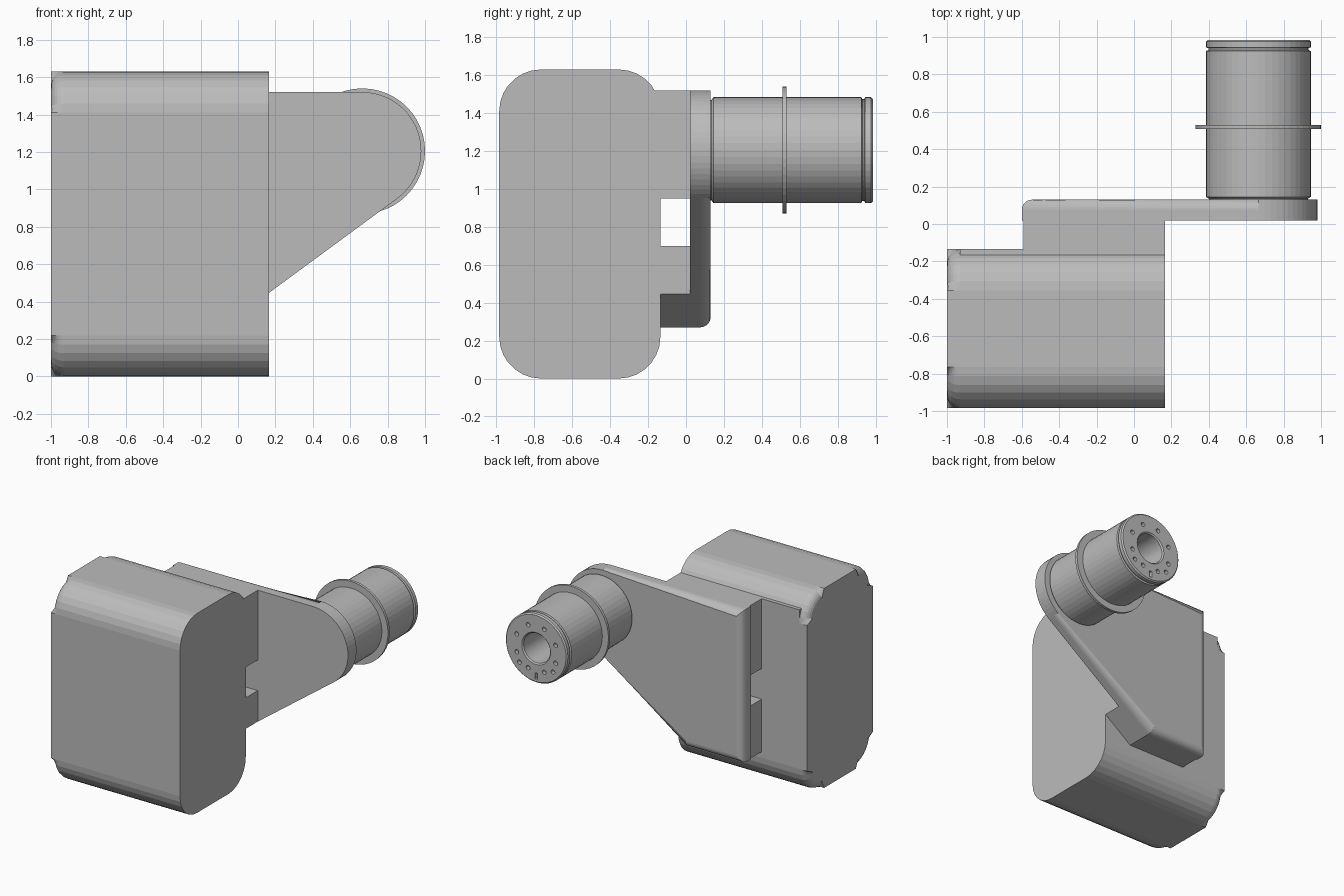
import bpy, bmesh
from math import sin, cos, pi, radians
from mathutils import Vector

cube = bpy.data.objects.get("Cube")
if cube:
    bpy.data.objects.remove(cube)

grey = bpy.data.materials.new("plain grey")
grey.use_nodes = True
colour = (0.5, 0.5, 0.5, 1)
grey.diffuse_color = colour
grey.node_tree.nodes["Principled BSDF"].inputs["Base Color"].default_value = colour

CX, CZ = 0.665, 1.205      # axis of the barrel


def finish(name, bm):
    bmesh.ops.recalc_face_normals(bm, faces=bm.faces)
    mesh = bpy.data.meshes.new(name)
    bm.to_mesh(mesh)
    bm.free()
    mesh.materials.append(grey)
    obj = bpy.data.objects.new(name, mesh)
    bpy.context.collection.objects.link(obj)
    return obj


def arc(cx, cy, r, a0, a1, steps):
    angles = [radians(a0 + (a1 - a0) * i / steps) for i in range(steps + 1)]
    return [(cx + r * cos(a), cy + r * sin(a)) for a in angles]


def extrude(bm, points, axis, start, end, bevel_at=None, radius=0.0, segments=6):
    """Prism along x (points are y, z) or y (points are x, z), one rim rounded."""
    def place(p, d):
        return (d, p[0], p[1]) if axis == 0 else (p[0], d, p[1])
    rings = [[bm.verts.new(place(p, d)) for p in points] for d in (start, end)]
    for ring in rings:
        bm.faces.new(ring)
    n = len(points)
    for i in range(n):
        j = (i + 1) % n
        bm.faces.new((rings[0][i], rings[0][j], rings[1][j], rings[1][i]))
    if bevel_at is not None:
        rim = [e for e in bm.edges
               if all(abs(v.co[axis] - bevel_at) < 1e-5 for v in e.verts)]
        bmesh.ops.bevel(bm, geom=rim, offset=radius, segments=segments,
                        profile=0.5, affect='EDGES')


def prism(name, *args, **kwargs):
    bm = bmesh.new()
    extrude(bm, *args, **kwargs)
    return finish(name, bm)


def rect(a0, a1, b0, b1):
    return [(a0, b0), (a1, b0), (a1, b1), (a0, b1)]


def lathe(name, profile, segments=48):
    """Closed (radius, y) profile turned about the barrel axis."""
    bm = bmesh.new()
    rings = []
    for i in range(segments):
        a = 2 * pi * i / segments
        rings.append([bm.verts.new((CX + r * cos(a), y, CZ + r * sin(a)))
                      for r, y in profile])
    for i in range(segments):
        p, q = rings[i], rings[(i + 1) % segments]
        for j in range(len(profile)):
            k = (j + 1) % len(profile)
            bm.faces.new((p[j], p[k], q[k], q[j]))
    return finish(name, bm)


# Housing: rounded block with a softened outer end
Y0, Y1, TOP, R = -0.985, -0.135, 1.63, 0.22
outline = (arc(Y1 - R, TOP - R, R, 0, 90, 7) + arc(Y0 + R, TOP - R, R, 90, 180, 7)
           + arc(Y0 + R, R, R, 180, 270, 7) + arc(Y1 - R, R, R, 270, 360, 7))
prism("housing", outline, 0, -1.0, 0.165, bevel_at=-1.0, radius=0.07)

# Flat mounting pad along the back of the housing
prism("mounting_pad", rect(-0.3, Y1, 0.27, 1.52), 0, -0.93, 0.165)

# Spacers between housing and arm; the lower one follows the arm's slope
prism("upper_spacer", rect(-0.59, 0.165, 0.95, 1.52), 1, -0.15, 0.03)
prism("lower_spacer", [(-0.59, 0.27), (-0.075, 0.27), (0.165, 0.447),
                       (0.165, 0.7), (-0.59, 0.7)], 1, -0.15, 0.03)

# Arm: tapered plate with a round end
arm_outline = [(-0.6, 1.52), (-0.6, 0.27), (-0.075, 0.27)]
arm_outline += arc(CX, CZ, 0.315, -53.7, 90, 24)
prism("arm", arm_outline, 1, 0.02, 0.13, bevel_at=0.13, radius=0.055)

# Barrel with chamfered ends, a retaining groove and a central bore
barrel = lathe("barrel", [
    (0.12, 0.12), (0.265, 0.12), (0.265, 0.135), (0.28, 0.145), (0.28, 0.925),
    (0.268, 0.93), (0.268, 0.94), (0.28, 0.945), (0.28, 0.975), (0.27, 0.985),
    (0.13, 0.985), (0.12, 0.975)])
lathe("flange", [(0.27, 0.508), (0.335, 0.508), (0.335, 0.53), (0.27, 0.53)])

# Bolt holes and key slot in the end face
bm = bmesh.new()
holes = [(22.5 + 45 * i, 0.19) for i in range(8)] + [(-45, 0.215), (-135, 0.215)]
for angle, r in holes:
    a = radians(angle)
    circle = arc(CX + r * cos(a), CZ + r * sin(a), 0.018, 0, 330, 11)
    extrude(bm, circle, 1, 0.95, 1.02)
extrude(bm, rect(CX - 0.012, CX + 0.012, CZ - 0.25, CZ - 0.2), 1, 0.95, 1.02)
cutter = finish("hole_cutter", bm)
cutter.hide_render = True
mod = barrel.modifiers.new("holes", 'BOOLEAN')
mod.operation = 'DIFFERENCE'
mod.solver = 'EXACT'
mod.object = cutter
bpy.context.view_layer.objects.active = barrel
bpy.ops.object.modifier_apply(modifier=mod.name)
bpy.data.objects.remove(cutter)
